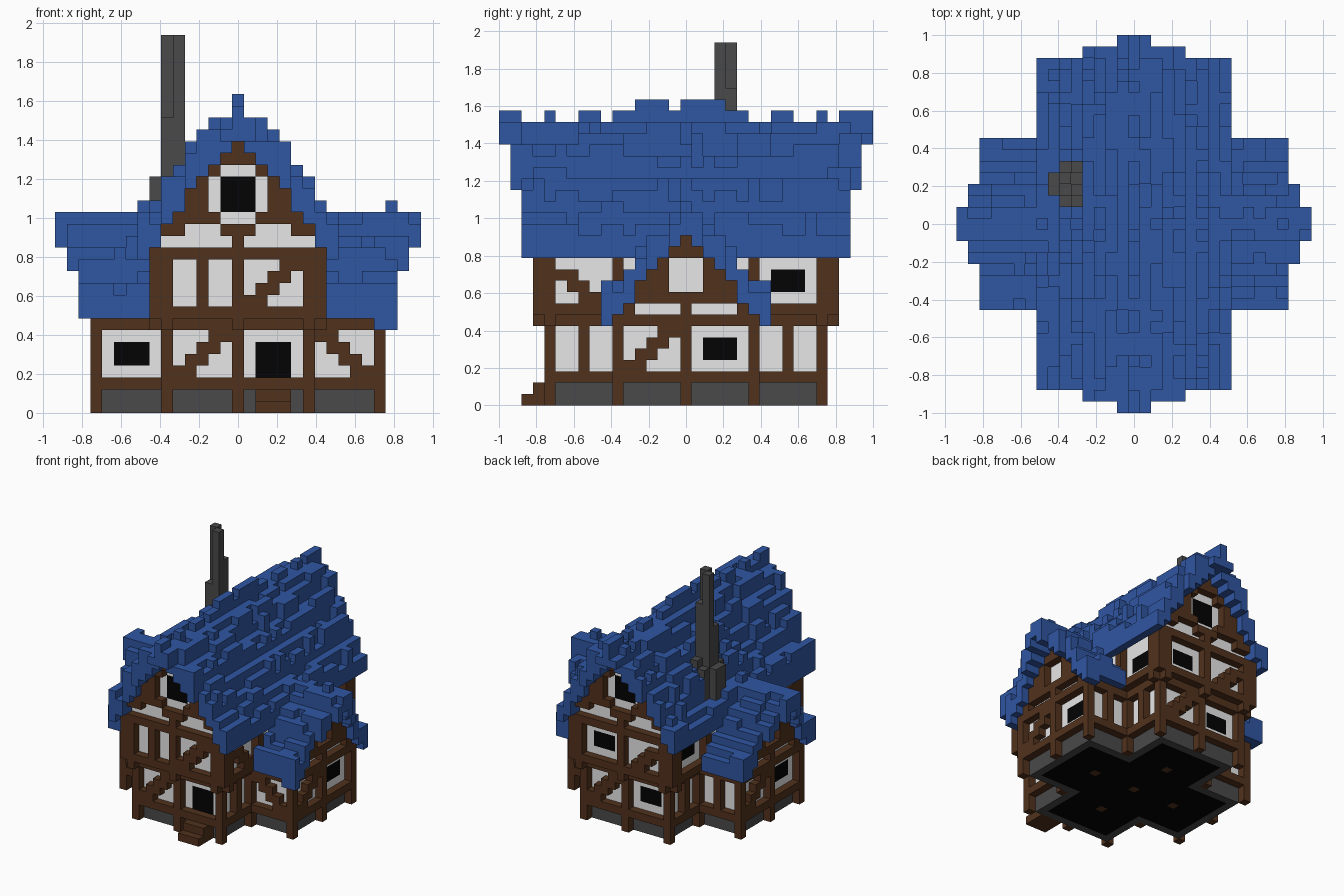
import bpy, bmesh, random

if "Cube" in bpy.data.objects:
    bpy.data.objects.remove(bpy.data.objects["Cube"])

random.seed(11)
U = 2 / 33                                            # block size
MAIN = [23, 22, 21, 20, 19, 17, 16, 14, 13]           # underside of main roof by |x|
WING = [15, 14, 13, 12, 11, 9, 8, 8]                  # underside of wing roof by |y|
cells = {}                                            # block position -> part name


def box(part, i0, i1, j0, j1, k0, k1):
    for i in range(i0, i1 + 1):
        for j in range(j0, j1 + 1):
            for k in range(k0, k1 + 1):
                cells[i, j, k] = part


def on(side, a, d):
    """Block column at position a along a facade, d out from the centre."""
    return {"front": (a, -d), "back": (a, d), "right": (d, a), "left": (-d, a)}[side]


def beam(side, d, a0, a1, k0, k1, part="timber_frame"):
    for a in range(a0, a1 + 1):
        i, j = on(side, a, d)
        box(part, i, i, j, j, k0, k1)


def brace(side, d, a, k, steps, rise=1, s=1):
    """Diagonal stepped brace."""
    for n in range(steps):
        for m in (0, 1):
            p = a + s * (n + m)
            beam(side, d, p, p, k + rise * n, k + rise * n)


def window(side, d, a0, a1, k0, k1):
    beam(side, d - 1, a0, a1, k0, k1, "dark_openings")   # dark pane flush with the plaster


SIDES = ("front", "back", "right", "left")

# plaster and stone shells, cross-shaped plan
for a, b in ((5, 11), (11, 5)):
    box("plaster_walls", -a, a, -b, b, 2, 7)
    box("stone_base", -a, a, -b, b, 0, 1)
for i in range(-6, 7):
    box("plaster_walls", i, i, -12, 12, 8, MAIN[abs(i)] - 1)
for j in range(-5, 6):
    box("plaster_walls", -11, 11, j, j, 8, WING[abs(j)] - 1)

# dark interior, seen from below
box("dark_openings", -4, 4, -10, 10, 0, 7)
box("dark_openings", -10, 10, -4, 4, 0, 7)

# ground floor timbers, the same on all four arms
for s in SIDES:
    for k in (2, 7):
        beam(s, 12, -6, 6, k, k)
        beam(s, 6, -12, -6, k, k)
        beam(s, 6, 6, 12, k, k)
    for a in (-6, 0, 6):
        beam(s, 12, a, a, 0, 7)
    for a in (-6, 6):
        beam(s, 6, a, a, 0, 7)
    if s != "front":
        for a in (-9, 9):
            beam(s, 6, a, a, 2, 7)
for i in (-6, 0, 6):
    for j in (-6, 0, 6):
        box("timber_frame", i, i, j, j, 0, 0)
brace("front", 12, -5, 3, 4)
brace("front", 6, 7, 6, 4, -1)
brace("right", 12, -5, 3, 4)
brace("left", 12, 5, 3, 4, 1, -1)
brace("back", 12, 5, 3, 4, 1, -1)
window("front", 6, -10, -8, 4, 5)
window("front", 12, 2, 4, 3, 5)                       # door
window("right", 12, 2, 4, 4, 5)
window("left", 12, -4, -2, 4, 5)
window("back", 12, -4, -2, 4, 5)

# jettied upper floor with gables, front and back
for s in ("front", "back"):
    beam(s, 13, -7, 7, 8, 8)
    beam(s, 13, -7, 7, 13, 13)
    for a in (-6, 0, 6):
        beam(s, 13, a, a, 7, 13)
    for a in (-7, 7):
        beam(s, 13, a, a, 8, 13)
    beam(s, 13, 0, 0, 14, 15)
    beam(s, 13, -1, 1, 15, 15)
    beam(s, 13, -1, 1, 21, 21)
    for e in (-1, 1):
        lo, hi = sorted((2 * e, 4 * e))
        beam(s, 13, lo, hi, 16, 16)
        for a in range(0, 8):
            low = 17 if a == 3 else MAIN[a] - (2 if 4 <= a <= 5 else 1)
            beam(s, 13, a * e, a * e, low, MAIN[a] - 1)
    window(s, 13, -1, 1, 17, 19)
beam("front", 13, -3, -3, 9, 12)
brace("front", 13, 1, 9, 4)
beam("back", 13, 0, 0, 9, 12)
brace("back", 13, -2, 9, 3, 1, -1)
window("back", 13, 2, 4, 10, 11)

# upper floor long sides and wing gables
for s in ("right", "left"):
    beam(s, 7, -13, 13, 8, 8)
    for a in (-12, -6, 6, 12):
        beam(s, 7, a, a, 7, 13)
    brace(s, 7, -11, 11, 3, -1)
    window(s, 7, 8, 10, 10, 11)
    beam(s, 12, -4, 4, 9, 9)
    beam(s, 12, 0, 0, 8, 8)
    beam(s, 12, -1, 1, 13, 13)
    for e in (-1, 1):
        beam(s, 12, 2 * e, 2 * e, 10, 10)
        for a in range(0, 7):
            low = WING[a] - (2 if 2 <= a <= 4 else 1)
            beam(s, 12, a * e, a * e, low, WING[a] - 1)

# door steps
box("door_steps", 2, 4, -13, -12, 0, 1)
box("door_steps", 2, 4, -14, -14, 0, 0)


def bumps(n, levels):
    """Random tile heights in short runs along a roof course."""
    out = []
    while len(out) < n:
        out += [random.choice(levels)] * random.choice((1, 1, 2, 2, 3))
    return out[:n]


# main roof, ridge along y
RAISED = (-16, -15, -12, -9, -8, -6, -5, -1, 4, 5, 8, 9, 12, 14, 15, 16)
PEAKS = (-4, -3, -2, 0, 1, 2, 3)
for i in range(-8, 9):
    a = abs(i)
    end = 16 if a <= 1 else 15 if a <= 4 else 14
    tiles = bumps(2 * end + 1, (2, 3, 3, 4))
    for j in range(-end, end + 1):
        t = tiles[j + end]
        if a == 0:
            t = 4 if j in PEAKS else 3 if j in RAISED else 2
        elif a == 1:
            t = min(t, 3)
        box("roof", i, i, j, j, max(MAIN[a], 23 if abs(j) == 16 else 0), MAIN[a] + t - 1)

# wing roofs, ridge along x
for j in range(-7, 8):
    b = abs(j)
    end = 15 if b <= 1 else 14 if b <= 3 else 13
    for e in (-1, 1):
        tiles = bumps(16, (2, 3) if b == 0 else (2, 3, 3))
        for a in range(5, end + 1):
            low = max(WING[b], MAIN[a] if a < 8 else 0)
            if b == 7 and e * a >= 12:
                low = 7                               # dropped eave corner on the right
            box("roof", e * a, e * a, j, j, low, WING[b] + tiles[a] - 1)

# chimney, columns of stepped height
for i, j, top in ((-5, 3, 32), (-6, 4, 32), (-5, 4, 28), (-6, 3, 25), (-7, 3, 20), (-7, 4, 20),
                  (-6, 2, 20), (-6, 5, 20), (-5, 2, 21), (-5, 5, 21)):
    box("chimney", i, i, j, j, 14, top - 1)

# flat colours
COLOURS = {"blue tiles": (0.029, 0.093, 0.36), "brown timber": (0.083, 0.031, 0.012),
           "white plaster": (0.8, 0.8, 0.8), "grey stone": (0.067, 0.067, 0.067),
           "black dark": (0.001, 0.001, 0.001)}
mats = {}
for name, rgb in COLOURS.items():
    mats[name] = bpy.data.materials.new(name)
    mats[name].diffuse_color = (*rgb, 1)
PARTS = {"roof": "blue tiles", "timber_frame": "brown timber", "door_steps": "brown timber",
         "plaster_walls": "white plaster", "stone_base": "grey stone",
         "chimney": "grey stone", "dark_openings": "black dark"}

# one mesh per part, made of the exposed block faces
for part, mat in PARTS.items():
    bm = bmesh.new()
    verts = {}
    for c in [c for c, p in cells.items() if p == part]:
        for axis in range(3):
            for sign in (0, 1):
                n = list(c)
                n[axis] += 2 * sign - 1
                if tuple(n) in cells:
                    continue
                quad = []
                for p, q in ((0, 0), (1, 0), (1, 1), (0, 1)):
                    o = list(c)
                    o[axis] += sign
                    o[(axis + 1) % 3] += p
                    o[(axis + 2) % 3] += q
                    key = tuple(o)
                    if key not in verts:
                        verts[key] = bm.verts.new(((o[0] - .5) * U, (o[1] - .5) * U, o[2] * U))
                    quad.append(verts[key])
                bm.faces.new(quad if sign else quad[::-1])
    mesh = bpy.data.meshes.new(part)
    bm.to_mesh(mesh)
    bm.free()
    mesh.materials.append(mats[mat])
    bpy.context.collection.objects.link(bpy.data.objects.new(part, mesh))

for m in bpy.data.materials:
    if m.users and not m.is_grease_pencil:
        m.use_nodes = True
        m.node_tree.nodes["Principled BSDF"].inputs["Base Color"].default_value = m.diffuse_color
